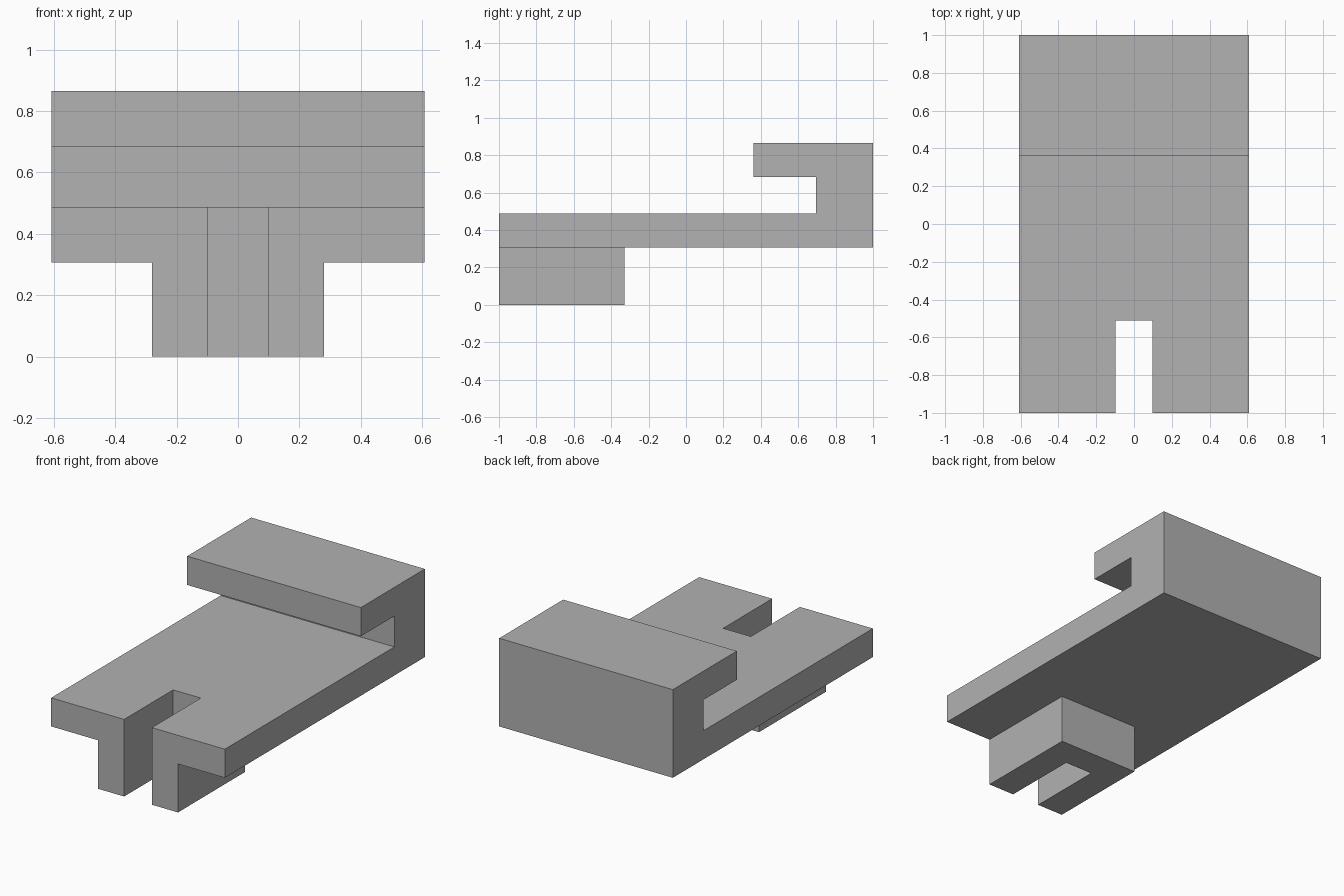
import bpy
import bmesh

cube = bpy.data.objects.get("Cube")
if cube:
    bpy.data.objects.remove(cube, do_unlink=True)

grey = bpy.data.materials.new("plain grey")
grey.use_nodes = True
colour = (0.445, 0.445, 0.445, 1)
grey.diffuse_color = colour
grey.node_tree.nodes["Principled BSDF"].inputs["Base Color"].default_value = colour


def extrude_side(name, profile, half_width):
    """Extrude a (y, z) outline symmetrically along x."""
    bm = bmesh.new()
    face = bm.faces.new([bm.verts.new((-half_width, y, z)) for y, z in profile])
    grown = bmesh.ops.extrude_face_region(bm, geom=[face])["geom"]
    verts = [g for g in grown if isinstance(g, bmesh.types.BMVert)]
    bmesh.ops.translate(bm, verts=verts, vec=(2 * half_width, 0, 0))
    bmesh.ops.recalc_face_normals(bm, faces=bm.faces)
    mesh = bpy.data.meshes.new(name)
    bm.to_mesh(mesh)
    bm.free()
    mesh.materials.append(grey)
    obj = bpy.data.objects.new(name, mesh)
    bpy.context.collection.objects.link(obj)
    return obj


def rect(y0, y1, z0, z1):
    return [(y0, z0), (y1, z0), (y1, z1), (y0, z1)]


def combine(target, other, operation):
    """Apply a boolean and discard the second body."""
    mod = target.modifiers.new(operation.lower(), "BOOLEAN")
    mod.operation = operation
    mod.solver = "EXACT"
    mod.object = other
    bpy.context.view_layer.objects.active = target
    bpy.ops.object.modifier_apply(modifier=mod.name)
    bpy.data.objects.remove(other, do_unlink=True)


# Flat plate whose back end folds up and over into a hook
plate_z, top_z = 0.307, 0.488
lip_z, height = 0.683, 0.865
clip = extrude_side("hooked_plate", [
    (-1, plate_z), (1, plate_z), (1, height), (0.36, height),
    (0.36, lip_z), (0.695, lip_z), (0.695, top_z), (-1, top_z)], 0.608)

# Foot block under the front edge
combine(clip, extrude_side("foot", rect(-1, -0.33, 0, 0.4), 0.28), "UNION")

# Slot open to the front, through plate and foot
combine(clip, extrude_side("slot_cutter", rect(-1.2, -0.51, -0.1, 0.6), 0.097), "DIFFERENCE")

# Merge coplanar leftovers into clean flat faces
bm = bmesh.new()
bm.from_mesh(clip.data)
bmesh.ops.remove_doubles(bm, verts=bm.verts, dist=0.0001)
bmesh.ops.dissolve_limit(bm, angle_limit=0.01, verts=bm.verts, edges=bm.edges)
bm.to_mesh(clip.data)
bm.free()
